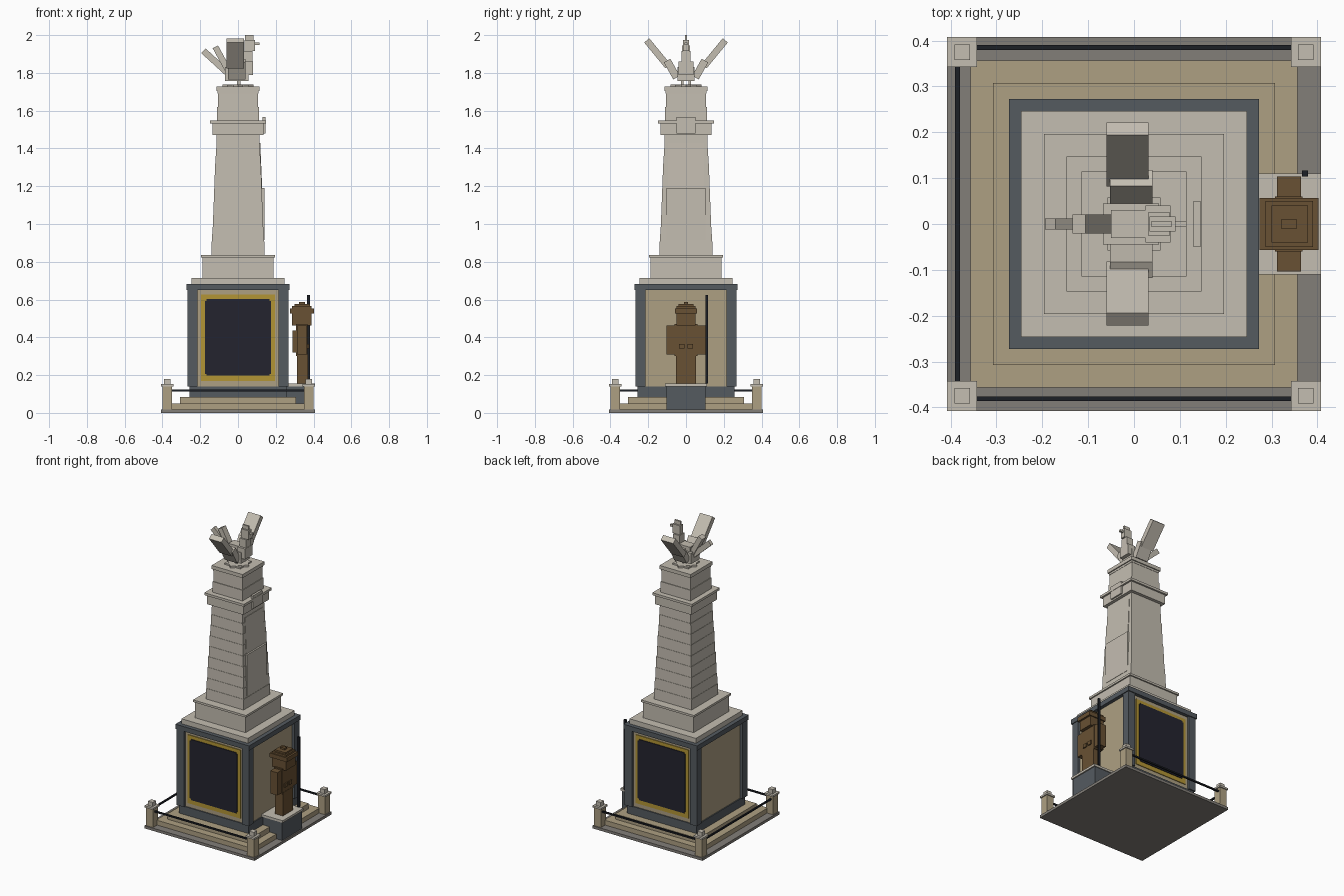
import bpy, bmesh, math
from mathutils import Vector, Matrix

cube = bpy.data.objects.get("Cube")
if cube:
    bpy.data.objects.remove(cube)


def material(name, rgb):
    m = bpy.data.materials.new(name)
    m.use_nodes = True
    m.diffuse_color = (*rgb, 1)
    m.node_tree.nodes["Principled BSDF"].inputs["Base Color"].default_value = (*rgb, 1)
    return m


STONE = material("pale stone", (0.55, 0.51, 0.44))
TAN = material("tan stone", (0.42, 0.35, 0.225))
SLATE = material("slate", (0.09, 0.104, 0.118))
PAVING = material("grey paving", (0.225, 0.21, 0.19))
BRONZE = material("brown bronze", (0.14, 0.082, 0.033))
GOLD = material("gold trim", (0.45, 0.3, 0.035))
PANEL = material("dark panel", (0.017, 0.017, 0.028))
IRON = material("black iron", (0.012, 0.014, 0.019))


def finish(name, bm, mat):
    bmesh.ops.recalc_face_normals(bm, faces=bm.faces[:])
    mesh = bpy.data.meshes.new(name)
    bm.to_mesh(mesh)
    bm.free()
    mesh.materials.append(mat)
    ob = bpy.data.objects.new(name, mesh)
    bpy.context.collection.objects.link(ob)
    return ob


def box(name, x, y, z, mat):
    """Box from three (low, high) ranges."""
    bm = bmesh.new()
    bmesh.ops.create_cube(bm, size=1)
    for v in bm.verts:
        v.co = [(lo + hi) / 2 + c * (hi - lo) for c, (lo, hi) in zip(v.co, (x, y, z))]
    return finish(name, bm, mat)


def tier(name, half, z0, z1, mat, top=None):
    """Square block centred on the axis, optionally tapered."""
    ob = box(name, (-half, half), (-half, half), (z0, z1), mat)
    if top:
        for v in ob.data.vertices:
            if v.co.z > (z0 + z1) / 2:
                v.co.x *= top / half
                v.co.y *= top / half
    return ob


def slat(name, a, b, side, width, thick, mat):
    """Bar from a to b, with its width along the side direction."""
    a, b, side = Vector(a), Vector(b), Vector(side)
    d = (b - a).normalized()
    rot = Matrix((side, d.cross(side), d)).transposed().to_4x4()
    bm = bmesh.new()
    bmesh.ops.create_cube(bm, size=1)
    bm.transform(Matrix.Translation((a + b) / 2) @ rot
                 @ Matrix.Diagonal((width, thick, (b - a).length, 1)))
    return finish(name, bm, mat)


def prism(name, profile, y0, y1, mat):
    """XZ profile extruded along y."""
    bm = bmesh.new()
    face = bm.faces.new([bm.verts.new((x, y0, z)) for x, z in profile])
    out = bmesh.ops.extrude_face_region(bm, geom=[face])
    bmesh.ops.translate(bm, vec=(0, y1 - y0, 0),
                        verts=[v for v in out["geom"] if isinstance(v, bmesh.types.BMVert)])
    return finish(name, bm, mat)


# Stepped base
tier("paving_slab", 0.408, 0, 0.018, PAVING)
tier("lower_step", 0.357, 0.018, 0.05, TAN)
tier("upper_step", 0.308, 0.05, 0.085, TAN)
tier("plinth", 0.257, 0.085, 0.14, SLATE)

# Corner posts and pedestal pillars
for sx, xn in ((-1, "right"), (1, "left")):
    for sy, yn in ((-1, "front"), (1, "back")):
        tag = f"{yn}_{xn}"
        px, py = 0.375 * sx, 0.375 * sy
        for part, r, z0, z1 in (("post", 0.026, 0.018, 0.14),
                                ("post_cap", 0.033, 0.14, 0.152),
                                ("post_finial", 0.017, 0.152, 0.18)):
            box(f"{part}_{tag}", (px - r, px + r), (py - r, py + r), (z0, z1), TAN if part == "post" else STONE)
        cx, cy = 0.241 * sx, 0.241 * sy
        box(f"pillar_{tag}", (cx - 0.026, cx + 0.026), (cy - 0.026, cy + 0.026), (0.14, 0.65), SLATE)

# Railings on three sides
for name, y in (("front_rail", -0.381), ("back_rail", 0.385)):
    box(name, (-0.35, 0.35), (y - 0.005, y + 0.005), (0.114, 0.124), IRON)
box("right_rail", (-0.39, -0.38), (-0.35, 0.35), (0.114, 0.124), IRON)

# Pedestal body with framed panels front and back
tier("pedestal_body", 0.25, 0.14, 0.65, TAN)
for s, side in ((-1, "front"), (1, "back")):
    def depth(a, b):
        return tuple(sorted((s * a, s * b)))
    box(f"{side}_gold_frame", (-0.196, 0.196), depth(0.248, 0.255), (0.168, 0.626), GOLD)
    box(f"{side}_panel", (-0.168, 0.168), depth(0.25, 0.26), (0.197, 0.603), PANEL)
    box(f"{side}_panel_wide", (-0.176, 0.176), depth(0.25, 0.26), (0.207, 0.593), PANEL)
tier("pedestal_cornice", 0.273, 0.65, 0.682, SLATE)
tier("stone_slab", 0.246, 0.682, 0.715, STONE)
tier("shaft_base", 0.187, 0.715, 0.822, STONE)
tier("shaft_base_cap", 0.196, 0.822, 0.836, STONE)


# Tapered shaft in courses with fine ledges
def courses(name, count, z0, z1, r0, r1):
    for i in range(count):
        a, b = i / count, (i + 1) / count
        low, high = r0 + (r1 - r0) * a, r0 + (r1 - r0) * b
        tier(f"{name}_{i + 1}", low, z0 + (z1 - z0) * a, z0 + (z1 - z0) * b,
             STONE, max(high + 0.001, low - 0.001))


courses("shaft_course", 9, 0.836, 1.47, 0.14, 0.112)
tier("band", 0.135, 1.47, 1.532, STONE)
tier("band_cap", 0.147, 1.532, 1.548, STONE)
courses("upper_course", 2, 1.548, 1.69, 0.112, 0.102)
tier("top_moulding", 0.108, 1.69, 1.703, STONE)
tier("top_cap", 0.115, 1.703, 1.727, STONE)

# Plates on the left face
box("lower_plate", (0.1, 0.139), (-0.103, 0.103), (0.915, 1.19), STONE)
prism("upper_plate", ((0.09, 1.19), (0.128, 1.19), (0.118, 1.43), (0.09, 1.43)), -0.095, 0.095, STONE)
box("band_plaque", (0.13, 0.145), (-0.05, 0.05), (1.48, 1.567), STONE)

# Rosette under the bird
for i in range(2):
    r = tier(f"rosette_{i + 1}", 0.058, 1.727, 1.737 + 0.002 * i, STONE)
    r.rotation_euler.z = i * math.pi / 4

# Bird: legs, body, neck, head and beak
for s in (-1, 1):
    box(f"bird_leg_{'left' if s > 0 else 'right'}", (-0.004, 0.012), (s * 0.02 - 0.007, s * 0.02 + 0.007), (1.727, 1.77), STONE)
box("bird_body", (-0.068, 0.055), (-0.045, 0.045), (1.757, 1.83), STONE)
box("bird_back", (-0.05, 0.055), (-0.03, 0.03), (1.83, 1.86), STONE)
box("bird_chest", (0.025, 0.08), (-0.04, 0.04), (1.79, 1.86), STONE)
box("bird_neck", (0.03, 0.078), (-0.025, 0.025), (1.86, 1.915), STONE)
box("bird_head", (0.034, 0.09), (-0.016, 0.016), (1.915, 1.975), STONE)
box("bird_crest", (0.038, 0.082), (-0.006, 0.006), (1.975, 2.0), STONE)
box("bird_beak", (0.085, 0.114), (-0.007, 0.007), (1.948, 1.962), STONE)

# Raised wings in two joints
for s, side in ((1, "left"), (-1, "right")):
    slat(f"{side}_inner_wing", (-0.006, s * 0.05, 1.775), (-0.006, s * 0.1, 1.865), (1, 0, 0), 0.092, 0.04, STONE)
    slat(f"{side}_outer_wing", (-0.014, s * 0.095, 1.835), (-0.014, s * 0.208, 1.972), (1, 0, 0), 0.092, 0.035, STONE)

# Tail feathers
slat("lower_tail", (-0.05, 0, 1.795), (-0.183, 0, 1.917), (0, 1, 0), 0.024, 0.034, STONE)
slat("upper_tail", (-0.045, 0, 1.8), (-0.12, 0, 1.938), (0, 1, 0), 0.042, 0.032, STONE)

# Statue plinth on the left side
box("statue_plinth", (0.25, 0.4), (-0.104, 0.104), (0.018, 0.14), SLATE)
box("statue_plinth_cap", (0.25, 0.408), (-0.11, 0.11), (0.14, 0.155), STONE)

# Bronze guard and its pole
for name, x, y, z in (
        ("statue_legs", (0.312, 0.37), (-0.054, 0.054), (0.155, 0.31)),
        ("statue_torso", (0.308, 0.368), (-0.06, 0.06), (0.3, 0.47)),
        ("statue_arms", (0.312, 0.364), (-0.104, 0.104), (0.31, 0.462)),
        ("statue_pack", (0.288, 0.312), (-0.055, 0.055), (0.32, 0.435)),
        ("statue_head", (0.287, 0.39), (-0.05, 0.05), (0.462, 0.565)),
        ("statue_hat_brim", (0.274, 0.403), (-0.057, 0.057), (0.525, 0.553)),
        ("statue_hat", (0.3, 0.38), (-0.04, 0.04), (0.565, 0.576)),
        ("statue_hat_knob", (0.322, 0.354), (-0.011, 0.011), (0.576, 0.588))):
    box(name, x, y, z, BRONZE)
for s in (-1, 1):
    box(f"statue_pocket_{'back' if s > 0 else 'front'}", (0.364, 0.376),
        (s * 0.022 - 0.015, s * 0.022 + 0.015), (0.34, 0.365), BRONZE)
box("statue_pole", (0.366, 0.38), (0.104, 0.117), (0.155, 0.625), IRON)
